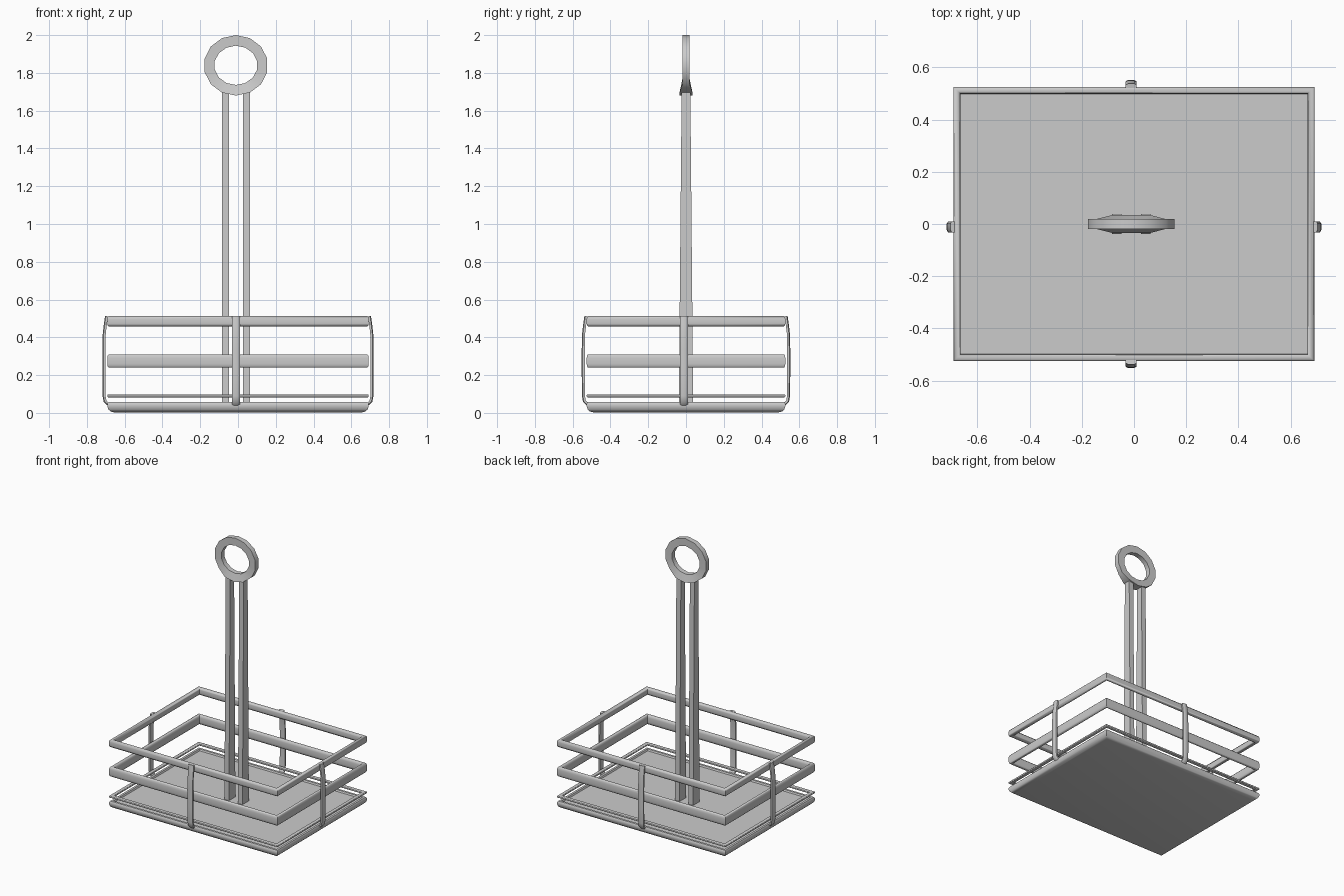
import bpy, bmesh, math
from mathutils import Vector

if "Cube" in bpy.data.objects:
    bpy.data.objects.remove(bpy.data.objects["Cube"])

HX, HY = 0.692, 0.526     # half size of the basket
CX = -0.011               # handle and strap centre line


def make(name, rings, loop=False, caps=True, smooth=True, angle=40):
    """Skin a list of equal-length closed cross-sections."""
    bm = bmesh.new()
    vs = [[bm.verts.new(p) for p in r] for r in rings]
    n, m = len(rings), len(rings[0])
    for i in range(n if loop else n - 1):
        a, b = vs[i], vs[(i + 1) % n]
        for j in range(m):
            k = (j + 1) % m
            bm.faces.new((a[j], a[k], b[k], b[j]))
    if caps and not loop:
        bm.faces.new(vs[0])
        bm.faces.new(vs[-1])
    bmesh.ops.recalc_face_normals(bm, faces=bm.faces)
    me = bpy.data.meshes.new(name)
    bm.to_mesh(me)
    bm.free()
    ob = bpy.data.objects.new(name, me)
    bpy.context.collection.objects.link(ob)
    if smooth:
        bpy.ops.object.select_all(action='DESELECT')
        ob.select_set(True)
        bpy.context.view_layer.objects.active = ob
        bpy.ops.object.shade_smooth_by_angle(angle=math.radians(angle))
    return ob


def rect(inset, z):
    x, y = HX - inset, HY - inset
    return [(-x, -y, z), (x, -y, z), (x, y, z), (-x, y, z)]


def rail(name, z0, z1, t=0.026):
    """Rectangular frame with a rounded, flattened cross-section."""
    zc, h = (z0 + z1) / 2, (z1 - z0) / 2
    prof = []
    for i in range(12):
        a = 2 * math.pi * (i + 0.5) / 12
        c, s = math.cos(a), math.sin(a)
        prof.append((t / 2 - t / 2 * math.copysign(abs(c) ** 0.6, c) / 0.98,
                     zc + h * math.copysign(abs(s) ** 0.6, s) / 0.98))
    make(name, [rect(*p) for p in prof], loop=True, angle=60)


# Tray with rounded underside and shallow raised rim
tray = [(0.035, 0.003), (0.018, 0.007), (0.006, 0.018), (0, 0.034), (0, 0.048),
        (0.006, 0.057), (0.022, 0.057), (0.027, 0.046)]
make("tray", [rect(*p) for p in tray])

# Basket rails
rail("lower_wire", 0.082, 0.098)
rail("middle_rail", 0.24, 0.31)
rail("top_rail", 0.458, 0.512)


def strap(name, half, axis, sign):
    """Thin upright bowed outside the rails, tucked in at both ends."""
    path = [(0.000, 0.512), (0.006, 0.47), (0.012, 0.42), (0.014, 0.34), (0.014, 0.20),
            (0.013, 0.09), (0.008, 0.062), (-0.008, 0.046)]
    sect = [(-0.021, -0.008), (0.021, -0.008), (0.021, 0.003), (0.012, 0.008),
            (-0.012, 0.008), (-0.021, 0.003)]
    rings = []
    for i, p in enumerate(path):
        d = Vector(path[min(i + 1, len(path) - 1)]) - Vector(path[max(i - 1, 0)])
        d.normalize()
        nr, nz = -d.y, d.x
        ring = []
        for w, t in sect:
            r = sign * (half + 0.004 + p[0] + nr * t)
            z = p[1] + nz * t
            ring.append((r, CX + w, z) if axis == 'x' else (CX + w, r, z))
        rings.append(ring)
    make(name, rings)


for nm, half, ax, s in (("right_strap", HX, 'x', 1), ("left_strap", HX, 'x', -1),
                        ("back_strap", HY, 'y', 1), ("front_strap", HY, 'y', -1)):
    strap(nm, half, ax, s)

# Two handle posts, tapering in depth towards the top
for nm, s in (("left_post", -1), ("right_post", 1)):
    rings = []
    for z, d in ((0.045, 0.038), (1.70, 0.023)):
        x0, x1 = CX + s * 0.037, CX + s * 0.074
        rings.append([(x0, -d, z), (x1, -d, z), (x1, d, z), (x0, d, z)])
    make(nm, rings, smooth=False)

# Finger ring, 14 sided, flared where it meets the posts
rings = []
for i in range(14):
    a = 2 * math.pi * (i + 0.5) / 14
    c, s = math.cos(a), math.sin(a)
    d = 0.034 if s < -0.85 else 0.019
    xo, zo = CX + 0.17 * c, 1.84 + 0.16 * s
    xi, zi = CX + 0.115 * c, 1.84 + 0.104 * s
    rings.append([(xo, -d, zo), (xo, d, zo), (xi, 0.018, zi), (xi, -0.018, zi)])
make("handle_ring", rings, loop=True, angle=35)
